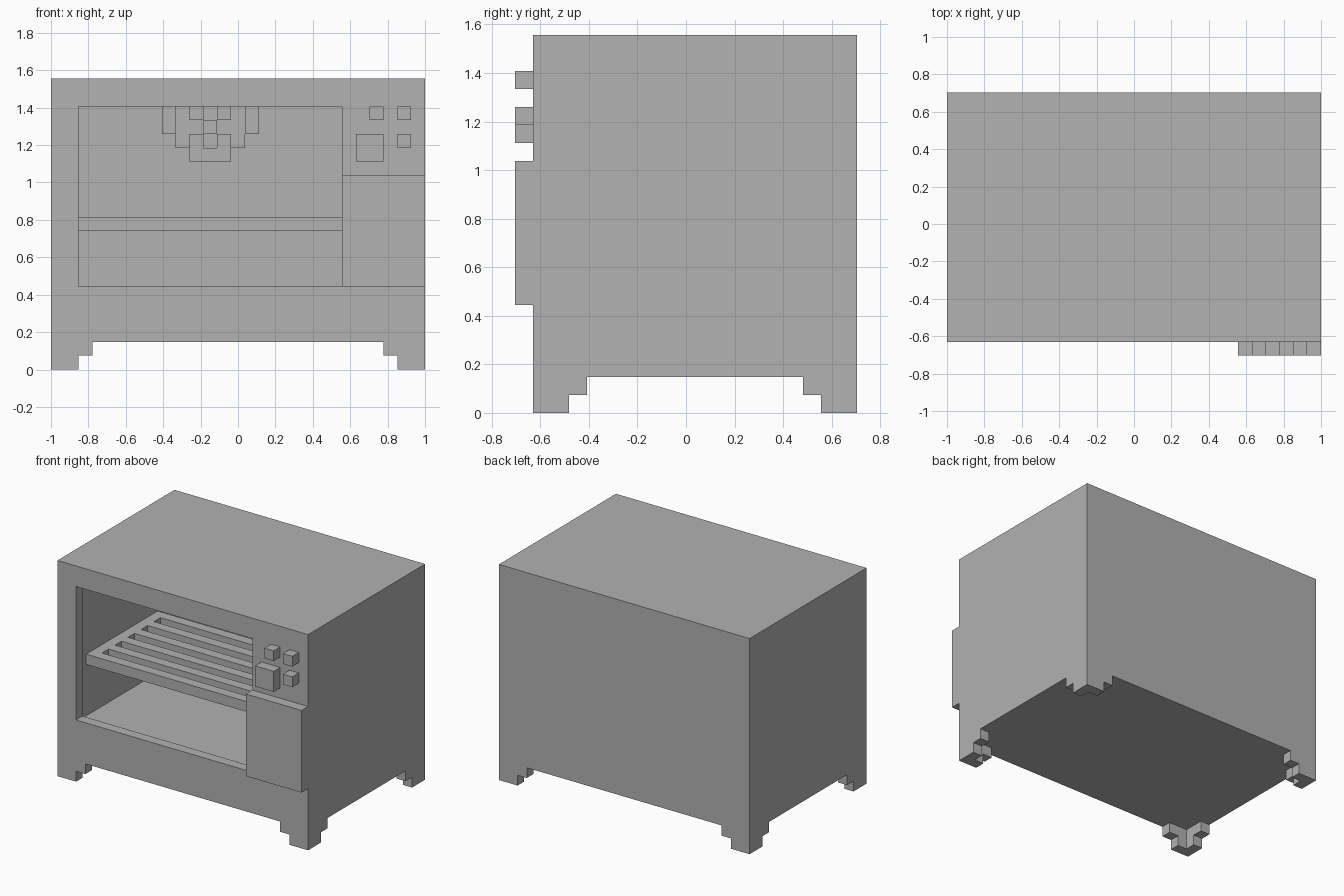
import bpy, bmesh
from mathutils import Vector

U = 2 / 27          # one block
FRONT = -8.5        # front face of the cabinet, in blocks

if "Cube" in bpy.data.objects:
    bpy.data.objects.remove(bpy.data.objects["Cube"], do_unlink=True)

grey = bpy.data.materials.new("plain grey")
grey.use_nodes = True
grey.diffuse_color = (0.445, 0.445, 0.445, 1)
grey.node_tree.nodes["Principled BSDF"].inputs["Base Color"].default_value = grey.diffuse_color


def blocks(name, boxes):
    """One object from boxes given as (x range, depth range, height range) in blocks."""
    bm = bmesh.new()
    for xs, ds, zs in boxes:
        lo = Vector((min(xs), FRONT + ds[0], zs[0])) * U
        hi = Vector((max(xs), FRONT + ds[1], zs[1])) * U
        verts = bmesh.ops.create_cube(bm, size=1)["verts"]
        for v in verts:
            v.co = Vector((hi[i] if v.co[i] > 0 else lo[i] for i in range(3)))
    mesh = bpy.data.meshes.new(name)
    bm.to_mesh(mesh)
    bm.free()
    mesh.materials.append(grey)
    obj = bpy.data.objects.new(name, mesh)
    bpy.context.collection.objects.link(obj)
    return obj


def cut(obj, box):
    cutter = blocks("cutter", [box])
    cutter.hide_render = True
    mod = obj.modifiers.new("cut", "BOOLEAN")
    mod.operation, mod.solver, mod.object = "DIFFERENCE", "EXACT", cutter
    bpy.context.view_layer.objects.active = obj
    bpy.ops.object.modifier_apply(modifier=mod.name)
    bpy.data.objects.remove(cutter, do_unlink=True)


# Cabinet with a chamber that is wider than its front opening
cabinet = blocks("cabinet", [((-13.5, 13.5), (0, 18), (2, 21))])
cut(cabinet, ((-12.5, 8.5), (1, 17), (5, 20)))
cut(cabinet, ((-11.5, 7.5), (-1, 2), (6, 19)))

# Stepped corner feet, each an L of thin walls
for side, sx in (("right", -1), ("left", 1)):
    for end, back in (("front", False), ("back", True)):
        def depth(a, b):
            return (18 - b, 18 - a) if back else (a, b)
        boxes = []
        for reach, z in ((2, 0), (3, 1)):
            boxes.append(((sx * 13.5, sx * (13.5 - reach)), depth(0, 1), (z, z + 1)))
            boxes.append(((sx * 13.5, sx * 12.5), depth(1, reach), (z, z + 1)))
        blocks(f"{end}_{side}_foot", boxes)

# Raised panel and controls on the front
blocks("front_panel", [((7.5, 13.5), (-1, 0), (6, 14))])
blocks("large_knob", [((8.5, 10.5), (-1, 0), (15, 17))])
for i, (x, z) in enumerate(((9.5, 18), (11.5, 18), (11.5, 16))):
    blocks(f"small_knob_{i + 1}", [((x, x + 1), (-1, 0), (z, z + 1))])

# Slatted rack
rack = [((x, x + 1), (3, 14), (10, 11)) for x in (-12.5, 7.5)]
rack += [((-11.5, 7.5), (d, d + 1), (10, 11)) for d in range(3, 14, 2)]
blocks("rack", rack)

# Fan on the chamber's back wall: rim, disc and crossed blades
cx = -2
rim = [((cx - 1.5, cx + 1.5), (15, 17), (15, 16))]
rim += [((cx + x - 0.5, cx + x + 0.5), (15, 17), (17, 19)) for x in (-3, 3)]
blocks("fan_rim", rim)
blocks("fan_disc", [((cx - 2.5, cx + 2.5), (16, 17), (16, 20))])
blades = [((cx + x - 0.5, cx + x + 0.5), (15, 16), (17 + z, 18 + z))
          for x, z in ((-1, -1), (1, -1), (0, 0), (-1, 1), (1, 1))]
blocks("fan_blades", blades)
